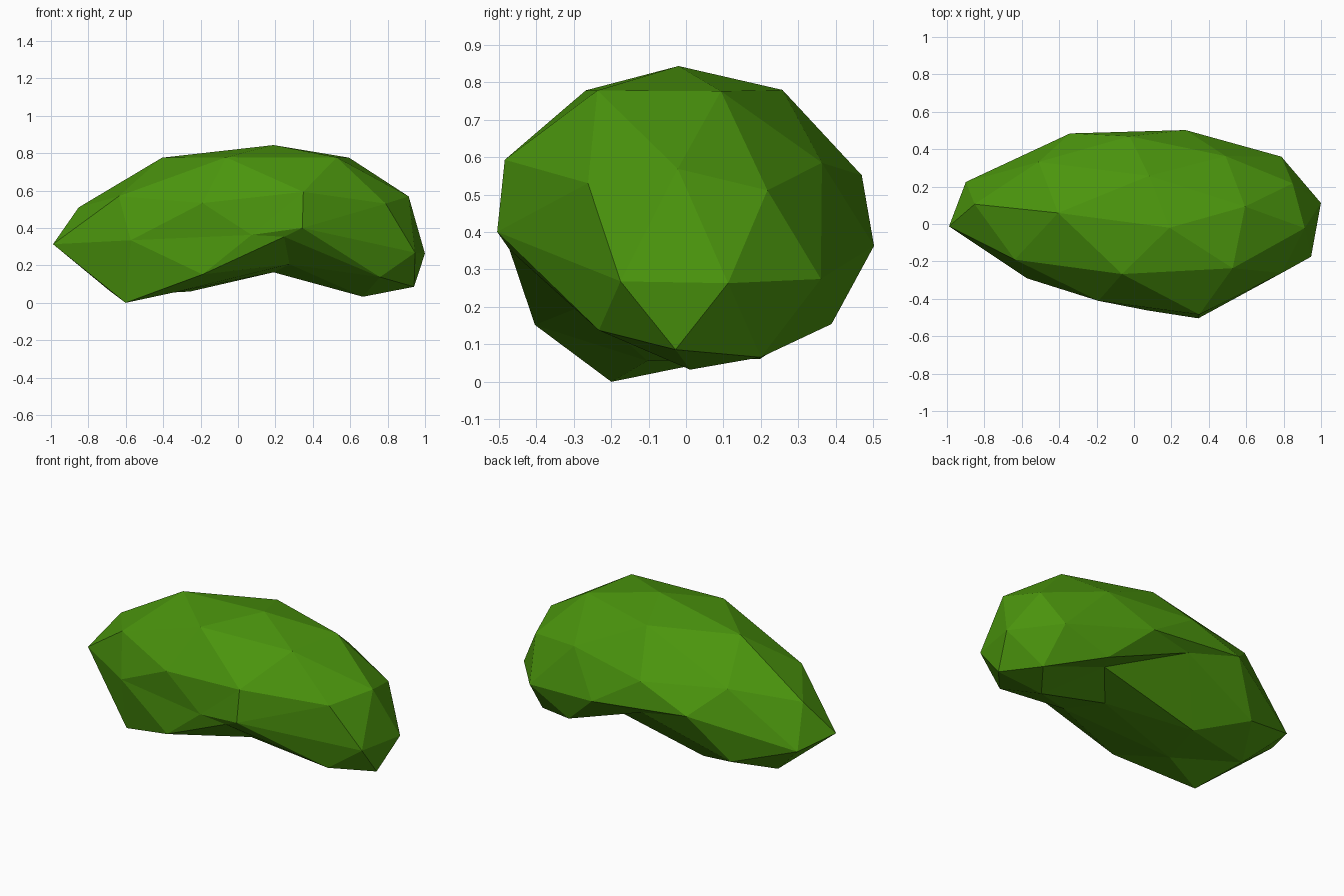
import bpy
import bmesh
from math import cos, sin, radians
from mathutils import Vector, Matrix

cube = bpy.data.objects.get("Cube")
if cube:
    bpy.data.objects.remove(cube, do_unlink=True)


def flat_material(name, colour):
    material = bpy.data.materials.new(name)
    material.use_nodes = True
    material.diffuse_color = colour
    shader = next(n for n in material.node_tree.nodes if n.type == 'BSDF_PRINCIPLED')
    shader.inputs["Base Color"].default_value = colour
    shader.inputs["Roughness"].default_value = 0.9
    return material


def warp(unit):
    """Bend a unit sphere point into a long, arched bush with a hollow belly."""
    x, y, z = unit
    girth = 1 - z * z

    # lean the crown sideways and push the front flank along x
    along = x + 0.3 * max(0, -y) + 0.19 * z ** 4
    across = 0.5 * y + girth * (0.035 + 0.06 * x) - 0.02 * z * z

    # droop both ends, more strongly on the underside
    crown_droop = girth * (0.17 * girth + 0.05 * x * x)
    belly_droop = 0.42 * abs(x) - 0.12 * x * x
    blend = min(1, max(0, 0.5 - z))
    droop = crown_droop + (belly_droop - crown_droop) * blend
    return Vector((along, across, 0.5 + 0.34 * z - droop))


# Faceted ball, turned so its rings sit askew to the long axis
bm = bmesh.new()
bmesh.ops.create_icosphere(bm, subdivisions=2, radius=1)
bmesh.ops.rotate(bm, verts=bm.verts, matrix=Matrix.Rotation(radians(20), 3, 'Z'))
directions = {vert: vert.co.normalized() for vert in bm.verts}
for vert, unit in directions.items():
    vert.co = warp(unit)

# Hand-pulled bumps for each band: (azimuth, offset), keyed by height on the ball
pulls = {
    0.85: [(236, (0, -0.04, 0)), (308, (-0.02, -0.03, 0))],
    0.53: [
        (56, (0, -0.03, 0)), (200, (0.06, -0.03, 0)),
        (272, (0.05, -0.08, 0)), (344, (0.01, 0.04, 0)),
    ],
    0.45: [(236, (0.08, -0.04, 0)), (308, (0.02, 0.04, 0))],
    0: [
        (2, (0, 0, 0.02)), (38, (0, -0.03, 0)), (74, (0, -0.03, 0)),
        (110, (0, 0, 0.08)), (146, (-0.07, -0.04, 0)),
        (182, (0, 0.03, 0.07)), (218, (0.03, 0.03, 0.06)),
        (254, (0.06, 0, 0)), (290, (-0.28, -0.09, 0.05)),
        (326, (-0.05, 0.02, 0)),
    ],
    -0.45: [
        (56, (0, -0.03, -0.02)), (200, (0.14, -0.03, -0.09)),
        (272, (-0.06, -0.05, 0.02)), (344, (0, 0.03, 0)),
    ],
    -0.53: [
        (92, (0, 0, 0.04)), (164, (0.12, 0, 0)),
        (236, (0.06, -0.05, 0)), (308, (0.02, 0.06, 0)),
    ],
    -0.85: [
        (56, (0, 0, 0.11)), (128, (-0.03, 0, -0.03)),
        (200, (0, 0, 0.02)), (344, (0.02, 0.08, 0)),
    ],
}
for height, band in pulls.items():
    flat = (1 - height * height) ** 0.5
    for azimuth, offset in band:
        angle = radians(azimuth)
        aim = Vector((flat * cos(angle), flat * sin(angle), height))
        nearest = max(directions, key=lambda v: directions[v].dot(aim))
        nearest.co += Vector(offset)

# Stand the bush on the ground
lowest = min(v.co.z for v in bm.verts)
for vert in bm.verts:
    vert.co.z -= lowest
bmesh.ops.recalc_face_normals(bm, faces=bm.faces)

mesh = bpy.data.meshes.new("bush")
bm.to_mesh(mesh)
bm.free()
mesh.materials.append(flat_material("leaf green", (0.07, 0.3, 0.004, 1)))
bush = bpy.data.objects.new("bush", mesh)
bpy.context.collection.objects.link(bush)
